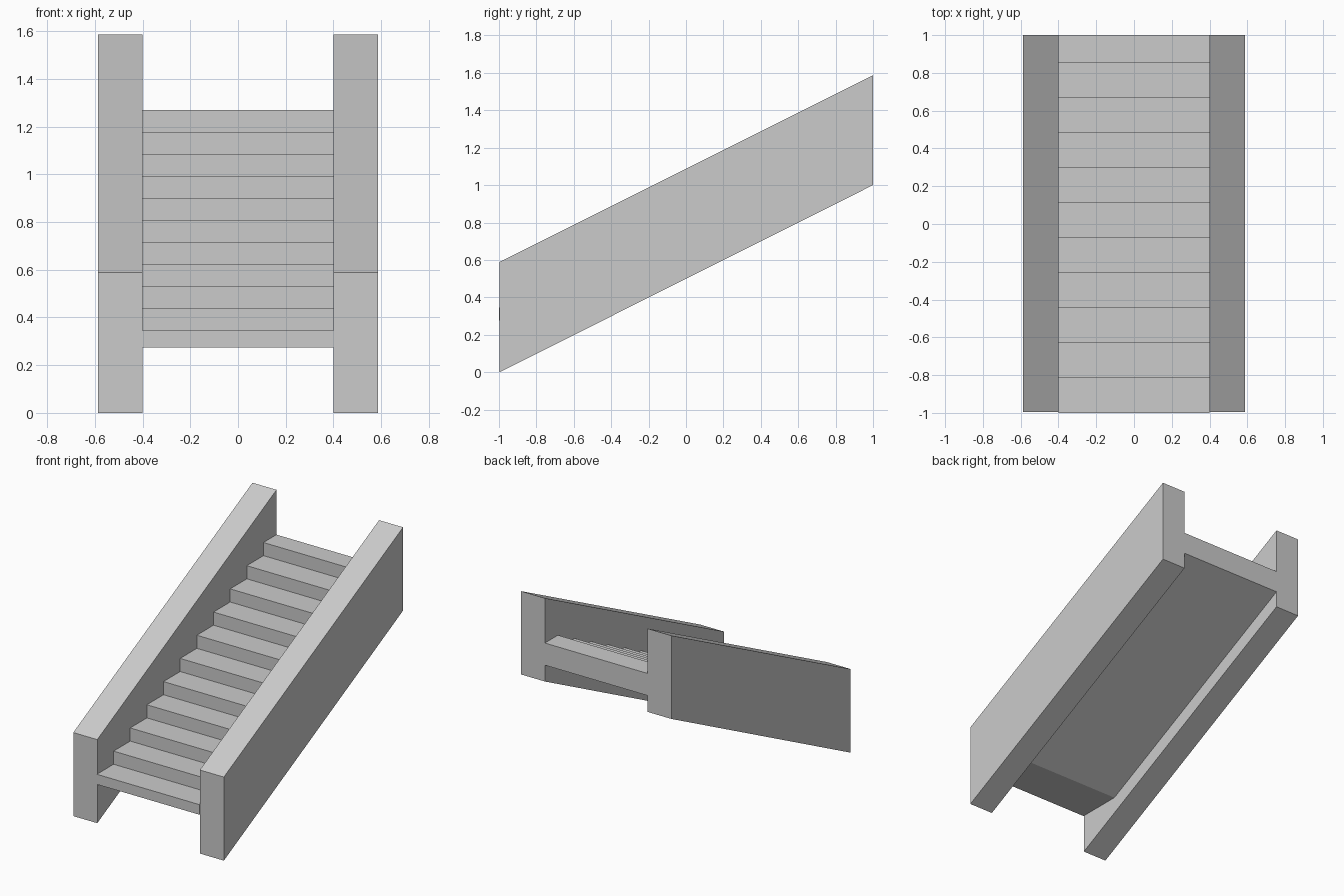
import bpy, bmesh

if "Cube" in bpy.data.objects:
    bpy.data.objects.remove(bpy.data.objects["Cube"])


def extrude_profile(name, profile, x0, x1):
    """Solid made from a (y, z) outline swept along x."""
    bm = bmesh.new()
    face = bm.faces.new([bm.verts.new((x0, y, z)) for y, z in profile])
    res = bmesh.ops.extrude_face_region(bm, geom=[face])
    moved = [v for v in res["geom"] if isinstance(v, bmesh.types.BMVert)]
    bmesh.ops.translate(bm, verts=moved, vec=(x1 - x0, 0, 0))
    bmesh.ops.recalc_face_normals(bm, faces=bm.faces)
    mesh = bpy.data.meshes.new(name)
    bm.to_mesh(mesh)
    bm.free()
    obj = bpy.data.objects.new(name, mesh)
    bpy.context.collection.objects.link(obj)
    return obj


# Sloping side walls
wall = [(-0.996, 0.0), (1.0, 1.0), (1.0, 1.587), (-0.996, 0.589)]
extrude_profile("left_side_wall", wall, -0.587, -0.4)
extrude_profile("right_side_wall", wall, 0.4, 0.587)

# Flight of steps: sawtooth top, sloped underside, flat strip at the foot
COUNT, RUN, RISE = 11, 0.1855, 0.0925
FRONT, BOTTOM, FIRST = -1.0, 0.275, 0.346
steps = [(FRONT, BOTTOM)]
for i in range(COUNT):
    y, z = FRONT + i * RUN, FIRST + i * RISE
    if i:
        steps.append((y, z - RISE))
    steps.append((y, z))
steps += [(1.0, FIRST + (COUNT - 1) * RISE), (1.0, 1.115), (-0.68, BOTTOM)]
extrude_profile("stair_steps", steps, -0.4, 0.4)
